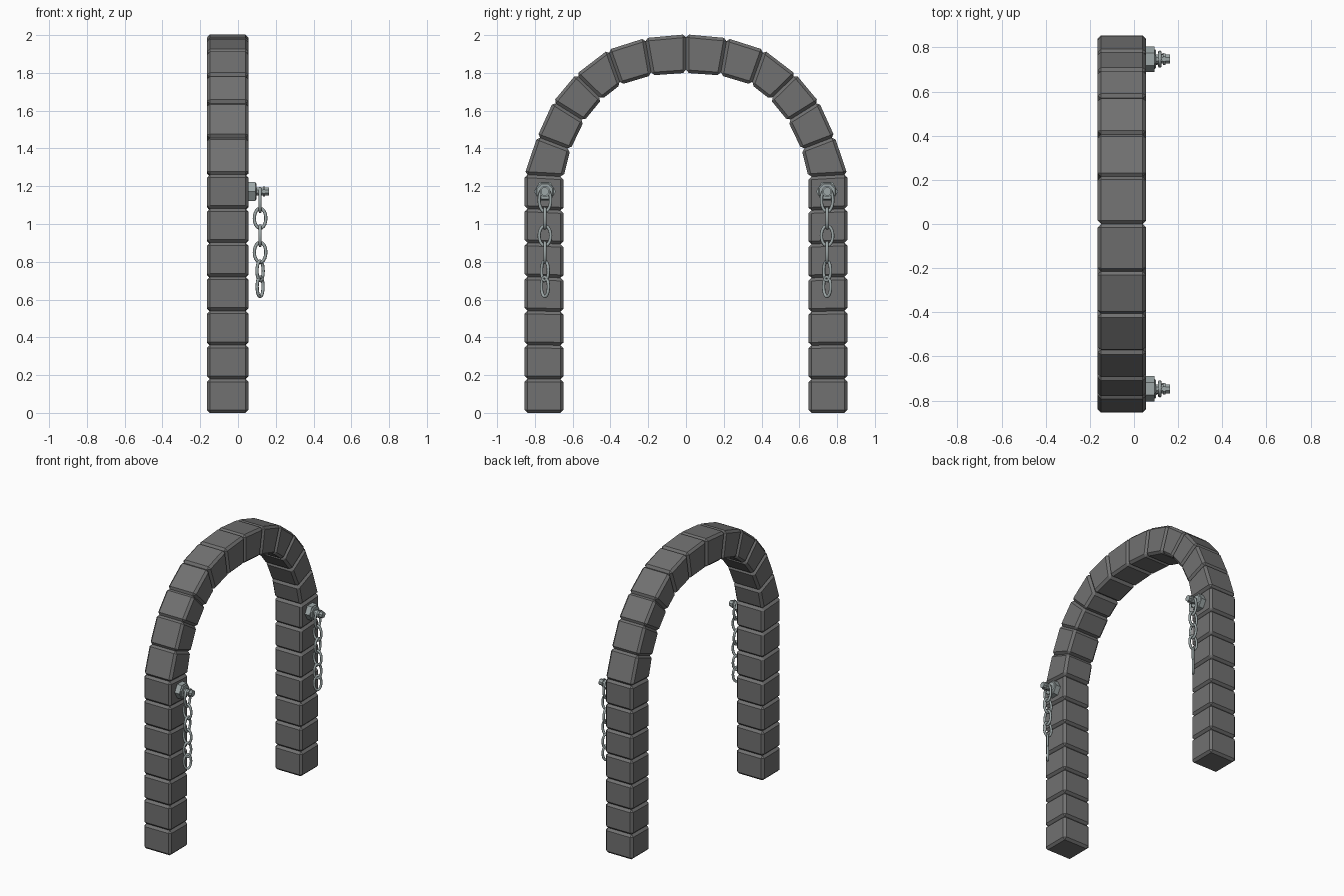
import bpy, bmesh, math
from mathutils import Vector, Matrix

if "Cube" in bpy.data.objects:
    bpy.data.objects.remove(bpy.data.objects["Cube"])


def material(name, color):
    m = bpy.data.materials.new(name)
    m.diffuse_color = (*color, 1)
    m.use_nodes = True
    m.node_tree.nodes["Principled BSDF"].inputs["Base Color"].default_value = m.diffuse_color
    return m


stone = material("dark grey stone", (0.165, 0.165, 0.165))
metal = material("grey steel", (0.34, 0.39, 0.39))

X0, X1 = -0.165, 0.055      # depth of the arch
BOLT_Y, BOLT_Z = 0.747, 1.172


def finish(bm, name, mat, smooth=False):
    bmesh.ops.recalc_face_normals(bm, faces=bm.faces)
    for f in bm.faces:
        f.smooth = smooth
    me = bpy.data.meshes.new(name)
    bm.to_mesh(me)
    bm.free()
    me.materials.append(mat)
    ob = bpy.data.objects.new(name, me)
    bpy.context.collection.objects.link(ob)
    return ob


def stone_row(name, seams, side):
    """One chamfered block between each pair of seams (outer y,z / inner y,z)."""
    bm = bmesh.new()
    for (ao, ai), (bo, bi) in zip(seams, seams[1:]):
        ring = [ao, bo, bi, ai]
        lo = [bm.verts.new((X0, side * y, z)) for y, z in ring]
        hi = [bm.verts.new((X1, side * y, z)) for y, z in ring]
        bm.faces.new(lo)
        bm.faces.new(hi)
        for i in range(4):
            j = (i + 1) % 4
            bm.faces.new((lo[i], lo[j], hi[j], hi[i]))
    bmesh.ops.recalc_face_normals(bm, faces=bm.faces)
    bmesh.ops.bevel(bm, geom=bm.edges[:], offset=0.016, segments=1,
                    profile=0.5, affect='EDGES')
    return finish(bm, name, stone)


def prism_x(bm, r0, r1, xa, xb, sides, turn=0.0):
    """Cone or prism along x, centred on the local origin."""
    mat = (Matrix.Translation(((xa + xb) / 2, 0, 0)) @ Matrix.Rotation(turn, 4, 'X')
           @ Matrix.Rotation(math.pi / 2, 4, 'Y'))
    bmesh.ops.create_cone(bm, cap_ends=True, segments=sides, radius1=r0,
                          radius2=r1, depth=xb - xa, matrix=mat)


def chain_link(name, centre, turn, height=0.122, width=0.078, wire=0.0085):
    """Oval wire loop hanging in a vertical plane turned about z."""
    bm = bmesh.new()
    n, k = 20, 8
    a, b = width / 2 - wire, height / 2 - wire
    mat = Matrix.Translation(centre) @ Matrix.Rotation(turn, 4, 'Z')
    rings = []
    for i in range(n):
        t = math.tau * i / n
        p = Vector((a * math.cos(t), 0, b * math.sin(t)))
        out = Vector((b * math.cos(t), 0, a * math.sin(t))).normalized()
        ring = []
        for j in range(k):
            s = math.tau * j / k
            ring.append(bm.verts.new(mat @ (p + wire * (math.cos(s) * out
                                     + math.sin(s) * Vector((0, 1, 0))))))
        rings.append(ring)
    for i in range(n):
        r, q = rings[i], rings[(i + 1) % n]
        for j in range(k):
            m = (j + 1) % k
            bm.faces.new((r[j], r[m], q[m], q[j]))
    return finish(bm, name, metal, smooth=True)


# seams of the legs and of half of the curve, from the ground / from the crown
leg_seams = [((0.855, 1.262 * i / 7), (0.648, 1.25 * i / 7)) for i in range(8)]
curve_seams = [((0, 2.004), (0, 1.80)), ((0.217, 1.984), (0.182, 1.787)),
               ((0.412, 1.922), (0.346, 1.738)), ((0.582, 1.792), (0.446, 1.66)),
               ((0.703, 1.647), (0.54, 1.545)), ((0.787, 1.462), (0.612, 1.395)),
               leg_seams[-1]]

# hanging links: height of centre, turn about z
links = [(1.127, 90), (1.03, 0), (0.938, 90), (0.85, 0), (0.752, 48), (0.668, 50)]

for side, label in ((-1, "front"), (1, "back")):
    stone_row(label + "_leg_blocks", leg_seams, side)
    stone_row(label + "_curve_blocks", curve_seams, side)

    # bolt: hexagonal base, tapered collar, shaft and end cap
    bm = bmesh.new()
    prism_x(bm, 0.058, 0.058, X1 - 0.01, 0.092, 6)
    prism_x(bm, 0.05, 0.044, 0.092, 0.099, 8, math.pi / 8)
    prism_x(bm, 0.022, 0.022, 0.099, 0.164, 8, math.pi / 8)
    prism_x(bm, 0.029, 0.029, 0.132, 0.142, 8, math.pi / 8)
    bolt = finish(bm, label + "_bolt", metal)
    bolt.location = (0, side * BOLT_Y, BOLT_Z)

    # chain
    for i, (z, turn) in enumerate(links):
        chain_link(f"{label}_chain_link_{i + 1}", (0.117, side * BOLT_Y, z),
                   math.radians(turn), height=0.14 if i == 0 else 0.122,
                   width=0.066 if i > 3 else 0.078)
